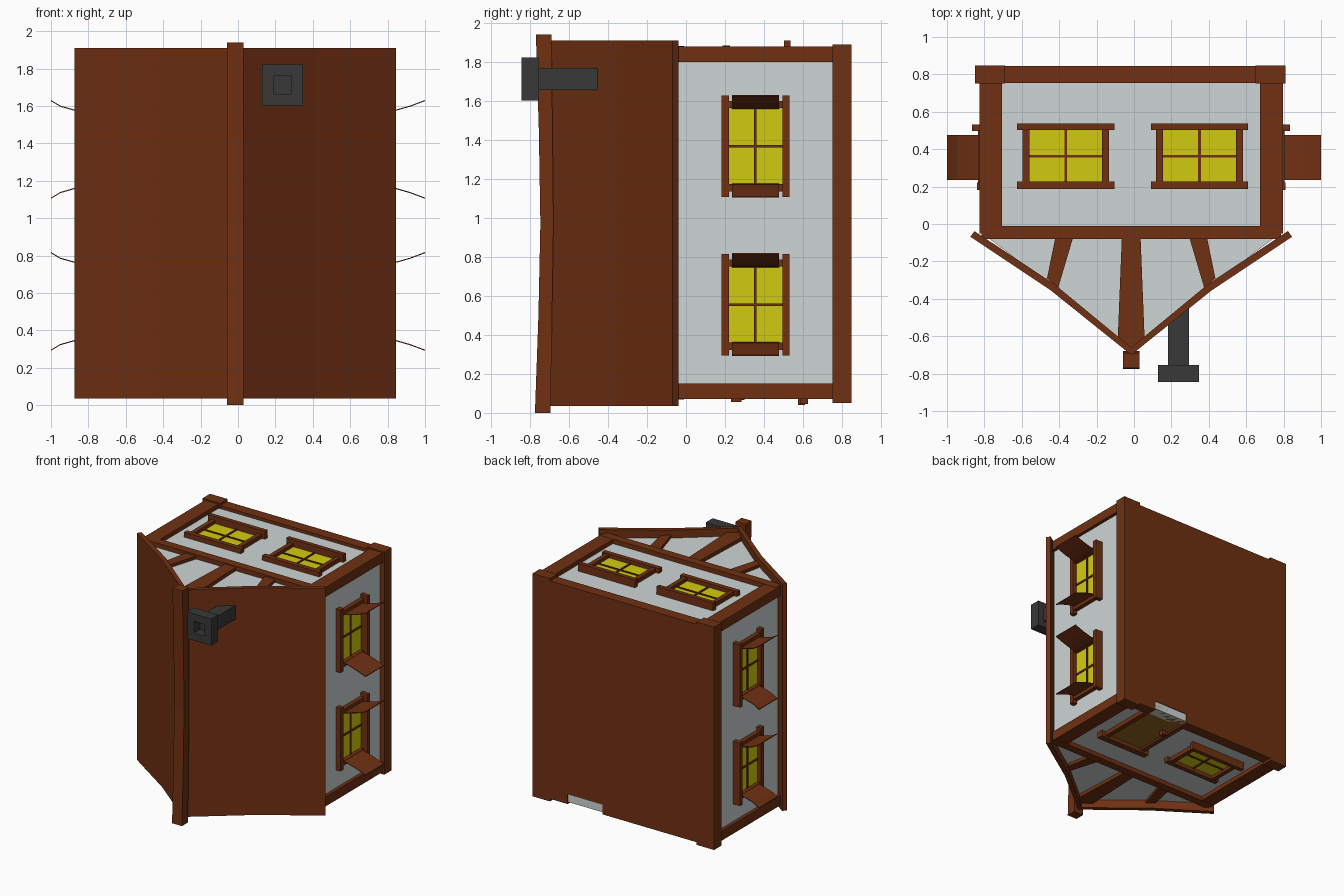
import bpy, bmesh
from mathutils import Matrix, Vector

old = bpy.data.objects.get("Cube")
if old:
    bpy.data.objects.remove(old, do_unlink=True)


def material(name, rgb):
    m = bpy.data.materials.new(name)
    m.use_nodes = True
    m.diffuse_color = (*rgb, 1)
    m.node_tree.nodes["Principled BSDF"].inputs["Base Color"].default_value = (*rgb, 1)
    return m


TIMBER = material("timber brown", (0.162, 0.03, 0.006))
PLASTER = material("plaster white", (0.62, 0.66, 0.66))
GLASS = material("window yellow", (0.65, 0.6, 0.005))
STONE = material("chimney grey", (0.04, 0.04, 0.04))
DOOR = material("door tan", (0.3, 0.13, 0.015))

X, Y, Z = Vector((1, 0, 0)), Vector((0, 1, 0)), Vector((0, 0, 1))
CX, CZ = -0.015, 0.975      # middle of the house
WX, WZ = 0.785, 0.87        # half sizes of the plaster walls


def frame(a, b, c, origin=(0, 0, 0)):
    """Local axes: profile lies in a and b, extrusion goes along c."""
    return Matrix((a, b, c)).transposed().to_4x4(), Vector(origin)


WORLD = frame(X, Y, Z)


def prism(name, mat, pts, lo, hi, fr=WORLD):
    axes, origin = fr
    bm = bmesh.new()
    rings = [[bm.verts.new(axes @ Vector((p[0], p[1], h)) + origin) for p in pts]
             for h in (lo, hi)]
    bm.faces.new(rings[0])
    bm.faces.new(rings[1])
    n = len(pts)
    for i in range(n):
        j = (i + 1) % n
        bm.faces.new((rings[0][i], rings[0][j], rings[1][j], rings[1][i]))
    bmesh.ops.recalc_face_normals(bm, faces=bm.faces)
    me = bpy.data.meshes.new(name)
    bm.to_mesh(me)
    bm.free()
    me.materials.append(mat)
    ob = bpy.data.objects.new(name, me)
    bpy.context.collection.objects.link(ob)
    return ob


def box(name, mat, a, b, c, fr=WORLD):
    return prism(name, mat, [(a[0], b[0]), (a[1], b[0]), (a[1], b[1]), (a[0], b[1])],
                 c[0], c[1], fr)


def window(label, u, n, centre):
    """Glazed window with a long lintel, a long deep sill and two jambs."""
    fr = frame(u, Y, n, centre)
    box(label + "_glass", GLASS, (-0.2, 0.2), (-0.15, 0.15), (-0.02, 0.008), fr)
    box(label + "_lintel", TIMBER, (-0.26, 0.26), (-0.175, -0.135), (-0.02, 0.04), fr)
    box(label + "_sill", TIMBER, (-0.26, 0.26), (0.14, 0.175), (-0.02, 0.065), fr)
    for side in (-1, 1):
        box(label + "_jamb", TIMBER, (side * 0.195, side * 0.232), (-0.137, 0.142),
            (-0.02, 0.035), fr)
    box(label + "_bar_long", TIMBER, (-0.2, 0.2), (-0.006, 0.006), (0, 0.016), fr)
    box(label + "_bar_short", TIMBER, (-0.007, 0.007), (-0.14, 0.142), (0, 0.016), fr)


# Plaster body with gables
prism("plaster_walls", PLASTER,
      [(CX - WX, 0.8), (CX + WX, 0.8), (CX + WX, -0.06), (0.42, -0.32),
       (CX, -0.67), (-0.45, -0.32), (CX - WX, -0.06)], CZ - WZ, CZ + WZ)

# Floor with two runners and a gap for the doorway
box("floor_slab", TIMBER, (-0.72, 0.68), (0.755, 0.845), (0.15, 1.87))
for a, b in ((-0.72, 0.17), (0.49, 0.68)):
    box("floor_front_strip", TIMBER, (a, b), (0.755, 0.845), (0.07, 0.15))
for a, b in ((-0.85, -0.69), (0.65, 0.81)):
    box("floor_runner", TIMBER, (a, b), (0.752, 0.848), (0.05, 1.89))
box("door_threshold", PLASTER, (0.17, 0.49), (0.75, 0.84), (0.085, 0.15))

# Timber framing, the same on both gable ends
for end in (-1, 1):
    fr = frame(X, Y, Z * end, (CX, 0, CZ))
    for side in (-1, 1):
        box("corner_post", TIMBER, (side * 0.69, side * 0.812), (-0.05, 0.76),
            (0.825, 0.905), fr)
        prism("gable_brace", TIMBER,
              [(side * 0.31, -0.07), (side * 0.405, -0.07),
               (side * 0.45, -0.29), (side * 0.39, -0.34)], 0.84, 0.895, fr)
    box("tie_beam", TIMBER, (-0.8, 0.8), (-0.08, -0.01), (0.83, 0.907), fr)
    prism("king_post", TIMBER, [(-0.05, -0.07), (0.05, -0.07), (0.072, -0.62),
                                (0, -0.67), (-0.072, -0.62)], 0.84, 0.9, fr)

# Roof slopes with a slight kink, and the sagging ridge beam
for side in (-1, 1):
    pts = [(0, -0.7), (0.43, -0.355), (0.86, -0.068),
           (0.838, -0.038), (0.41, -0.322), (0, -0.66)]
    prism("roof_slope", TIMBER, [(CX + side * x, y) for x, y in pts], 0.035, 1.91)
prism("ridge_beam", TIMBER,
      [(-0.775, 0), (-0.757, 0.5), (-0.747, 0.97), (-0.755, 1.45), (-0.77, 1.94),
       (-0.69, 1.94), (-0.68, 0.97), (-0.695, 0)], -0.06, 0.03, frame(Y, Z, X))

# Chimney: stem and a hollow cap
CHIM = frame(X, Z, -Y, (0.238, 0, 1.713))
box("chimney_stem", STONE, (-0.055, 0.055), (-0.057, 0.057), (0.42, 0.77), CHIM)
for s in (-1, 1):
    box("chimney_cap_side", STONE, (s * 0.048, s * 0.11), (-0.11, 0.11), (0.755, 0.845), CHIM)
    box("chimney_cap_end", STONE, (-0.048, 0.048), (s * 0.048, s * 0.11), (0.755, 0.845), CHIM)

# Windows on the gable ends
for x in (-0.365, 0.35):
    window("upper_window", X, Z, (x, 0.362, CZ + WZ))
window("entrance_window", X, -Z, (-0.355, 0.435, CZ - WZ))

# Windows and open shutters on the long sides
for side in (-1, 1):
    wall = CX + side * WX
    reach = 1 - abs(wall)
    for z in (0.555, 1.368):
        centre = (wall, 0.356, z)
        window("side_window", Z, X * side, centre)
        for e in (-1, 1):
            curve = [(0, 0.195), (0.08, 0.214), (0.15, 0.234), (reach, 0.264)]
            pts = curve + [(n, u - 0.006) for n, u in reversed(curve)]
            prism("shutter", TIMBER, pts, -0.12, 0.12,
                  frame(X * side, Z * e, Y, centre))

# Door with its frame and knob
ENTRY = frame(X, Y, -Z, (0.33, 0, CZ - WZ))
box("door", DOOR, (-0.16, 0.16), (0.27, 0.84), (-0.02, 0.02), ENTRY)
box("door_lintel", TIMBER, (-0.24, 0.24), (0.23, 0.285), (-0.02, 0.05), ENTRY)
for s in (-1, 1):
    box("door_jamb", TIMBER, (s * 0.16, s * 0.2), (0.28, 0.76), (-0.02, 0.035), ENTRY)
box("door_knob", TIMBER, (-0.135, -0.1), (0.585, 0.625), (0.02, 0.06), ENTRY)
